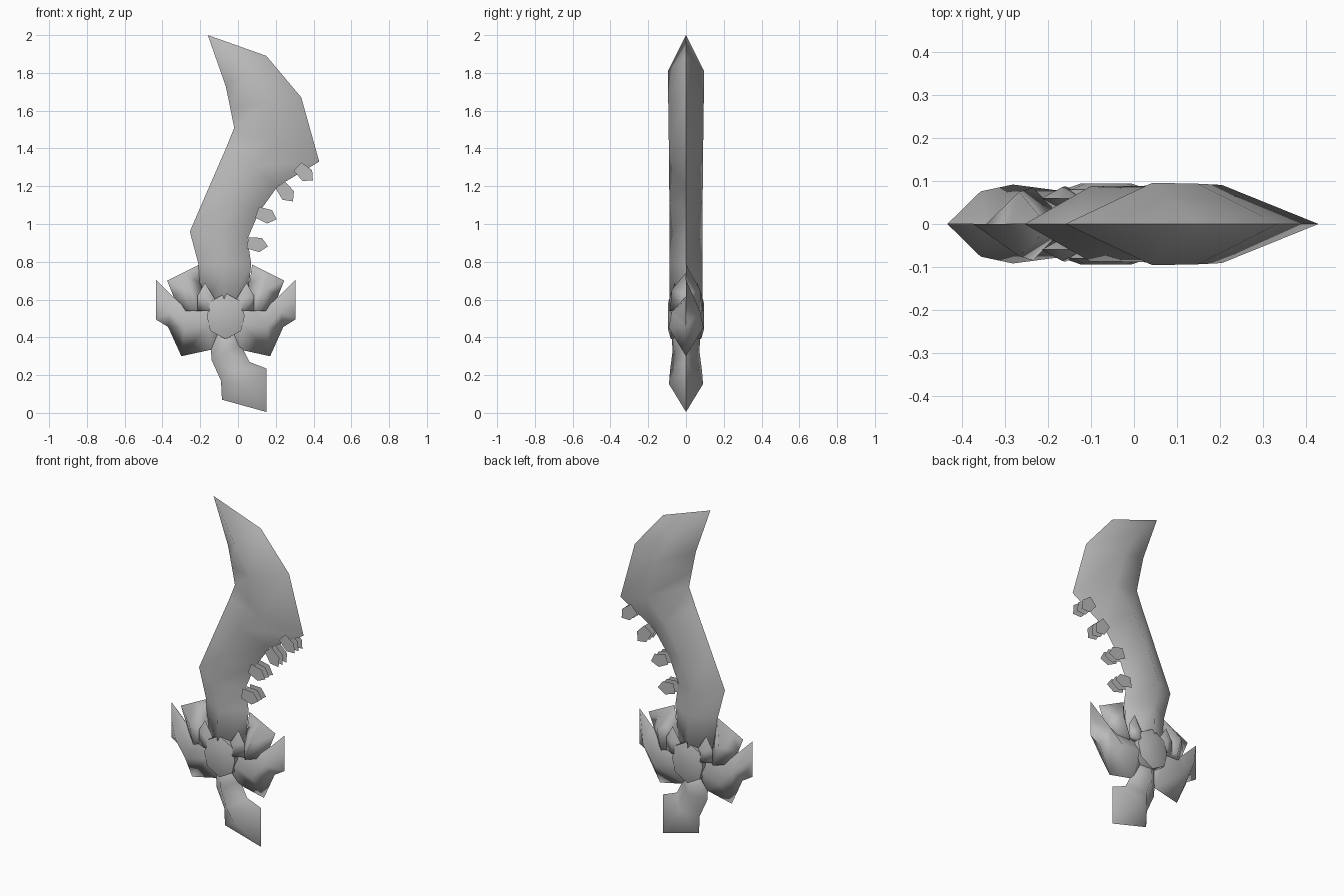
import bpy, bmesh, math
from mathutils import Vector

if "Cube" in bpy.data.objects:
    bpy.data.objects.remove(bpy.data.objects["Cube"], do_unlink=True)

GREY = (0.5, 0.5, 0.5, 1)
mat = bpy.data.materials.new("plain_grey")
mat.use_nodes = True
mat.diffuse_color = GREY
mat.node_tree.nodes["Principled BSDF"].inputs["Base Color"].default_value = GREY

CENTRE = -0.065  # axis of the guard


def finish(name, bm, smooth=95):
    bmesh.ops.remove_doubles(bm, verts=bm.verts, dist=0.0005)
    bmesh.ops.recalc_face_normals(bm, faces=bm.faces)
    mesh = bpy.data.meshes.new(name)
    bm.to_mesh(mesh)
    bm.free()
    mesh.materials.append(mat)
    obj = bpy.data.objects.new(name, mesh)
    bpy.context.collection.objects.link(obj)
    bpy.ops.object.select_all(action="DESELECT")
    obj.select_set(True)
    bpy.context.view_layer.objects.active = obj
    bpy.ops.object.shade_smooth_by_angle(angle=math.radians(smooth))
    return obj


def add_face(bm, points):
    """Face from points, skipping repeated corners."""
    unique = []
    for p in points:
        if all((p - q).length > 0.0005 for q in unique):
            unique.append(p)
    if len(unique) > 2:
        bm.faces.new([bm.verts.new(p) for p in unique])


def diamond_loft(name, rows, y=0.0, place=lambda x: x):
    """Skin diamond sections: edge x, z, other edge x, z, half depth."""
    rings = []
    for ax, az, bx, bz, d in rows:
        a, b = Vector((place(ax), y, az)), Vector((place(bx), y, bz))
        mid, out = (a + b) / 2, Vector((0, d, 0))
        # a sharp end has no ridge of its own
        rings.append([a, mid - out, b, mid + out])
    bm = bmesh.new()
    for lo, hi in zip(rings, rings[1:]):
        for i in range(4):
            j = (i + 1) % 4
            add_face(bm, [lo[i], lo[j], hi[j], hi[i]])
    for ring, row in ((rings[0], rows[0]), (rings[-1], rows[-1])):
        if row[4] > 0:
            add_face(bm, ring)
    return finish(name, bm)


# Curved blade, from the guard up to the hooked tip
diamond_loft("blade", [
    (-0.19, 0.50, 0.04, 0.50, 0.088),
    (-0.21, 0.79, 0.07, 0.79, 0.088),
    (-0.255, 0.96, 0.05, 0.92, 0.087),
    (-0.16, 1.18, 0.11, 1.06, 0.088),
    (-0.06, 1.41, 0.21, 1.20, 0.09),
    (-0.02, 1.51, 0.43, 1.33, 0.091),
    (-0.04, 1.61, 0.335, 1.67, 0.094),
    (-0.065, 1.73, 0.15, 1.89, 0.096),
    (-0.16, 2.0, -0.16, 2.0, 0),
])

# Bent grip with a flared pommel
diamond_loft("grip", [
    (-0.15, 0.46, 0.02, 0.46, 0.075),
    (-0.14, 0.28, 0.015, 0.36, 0.072),
    (-0.09, 0.17, 0.06, 0.27, 0.085),
    (-0.085, 0.07, 0.15, 0.235, 0.09),
    (0.15, 0.005, 0.15, 0.005, 0),
])

# Guard: mirrored wings, upper claws and small spikes
for side, sign in (("left", 1), ("right", -1)):
    def place(u, s=sign):
        return CENTRE + s * u

    diamond_loft(side + "_guard_wing", [
        (0.03, 0.60, 0.03, 0.37, 0.07),
        (0.10, 0.61, 0.075, 0.335, 0.075),
        (0.20, 0.60, 0.235, 0.30, 0.092),
        (0.28, 0.615, 0.305, 0.455, 0.076),
        (0.37, 0.705, 0.37, 0.495, 0),
    ], place=place)
    diamond_loft(side + "_upper_claw", [
        (0.09, 0.54, 0.25, 0.54, 0.085),
        (0.125, 0.68, 0.28, 0.625, 0.075),
        (0.14, 0.785, 0.31, 0.70, 0),
    ], place=place)
    for face, y in (("front", -0.06), ("back", 0.06)):
        diamond_loft(side + "_" + face + "_spike", [
            (0.04, 0.54, 0.15, 0.54, 0.028),
            (0.055, 0.60, 0.15, 0.62, 0.026),
            (0.11, 0.69, 0.11, 0.69, 0),
        ], y=y, place=place)

# Faceted gem through the middle of the guard
bm = bmesh.new()
rings = []
for y, scale in ((-0.094, 0.6), (-0.08, 1), (0.08, 1), (0.094, 0.6)):
    ring = []
    for i in range(8):
        a = i * math.pi / 4
        ring.append(Vector((CENTRE + 0.1 * scale * math.cos(a) * (1.15 if i % 2 else 1),
                            y, 0.512 + 0.122 * scale * math.sin(a) * (0.9 if i % 2 else 1))))
    rings.append(ring)
for lo, hi in zip(rings, rings[1:]):
    for i in range(8):
        j = (i + 1) % 8
        add_face(bm, [lo[i], lo[j], hi[j], hi[i]])
add_face(bm, rings[0])
add_face(bm, rings[-1])
finish("guard_gem", bm, 50)

# Teeth along the inner edge: three thin five-sided plates each
TOOTH = [(-0.05, 0.03), (0.02, 0.038), (0.06, 0), (0.02, -0.038), (-0.05, -0.03)]
for n, (x, z, angle) in enumerate([(0.352, 1.27, -42), (0.254, 1.167, -52),
                                   (0.148, 1.045, -20), (0.10, 0.892, -10)]):
    c, s = math.cos(math.radians(angle)), math.sin(math.radians(angle))
    bm = bmesh.new()
    for y in (-0.036, 0, 0.036):
        add_face(bm, [Vector((x + c * u - s * v, y, z + s * u + c * v)) for u, v in TOOTH])
    finish("tooth_" + str(n + 1), bm)
